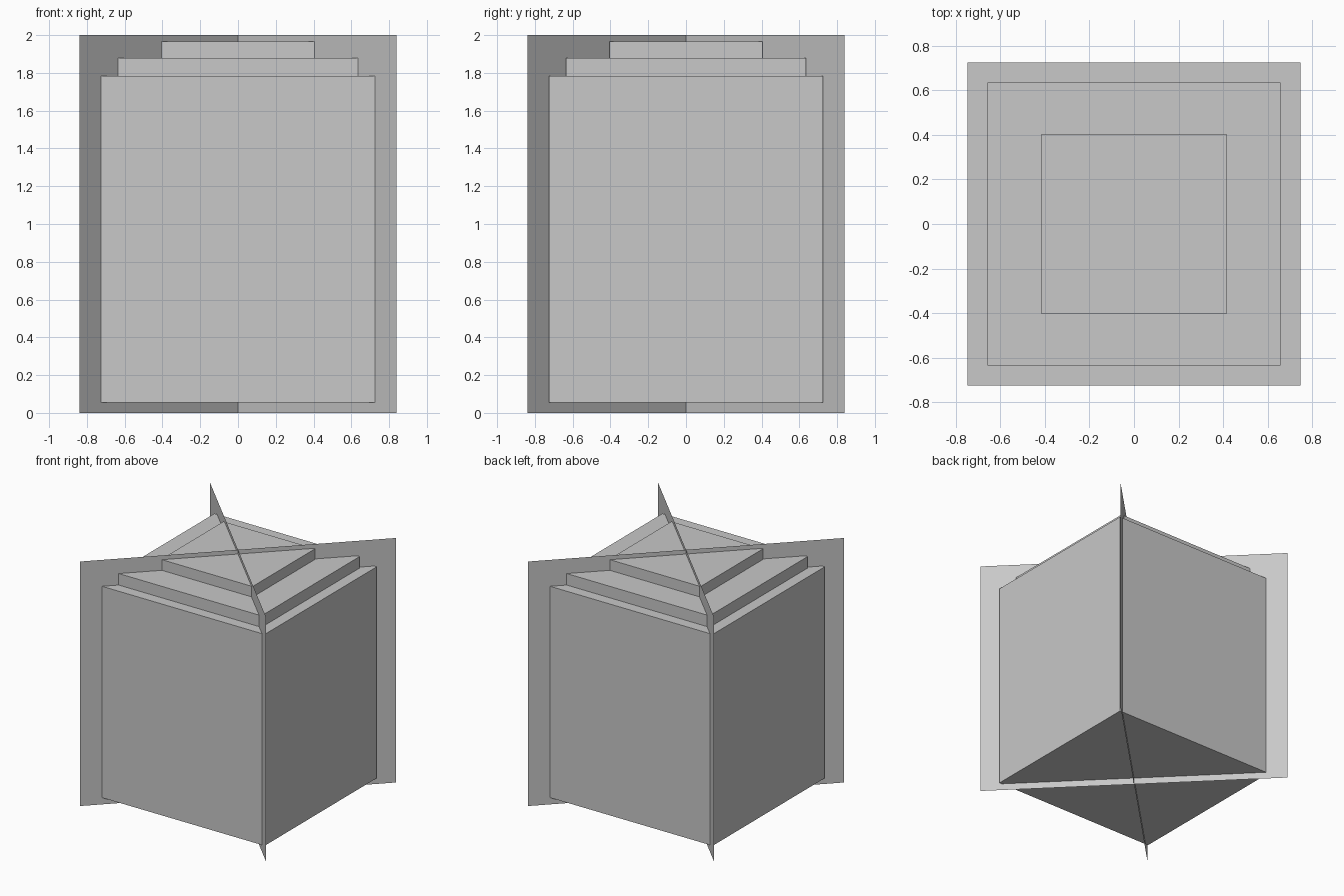
import bpy
import bmesh
from mathutils import Matrix

cube = bpy.data.objects.get("Cube")
if cube:
    bpy.data.objects.remove(cube, do_unlink=True)

# Single grey material
grey = bpy.data.materials.new("light_grey")
grey.use_nodes = True
colour = (0.578, 0.578, 0.578, 1.0)
grey.diffuse_color = colour
grey.node_tree.nodes["Principled BSDF"].inputs["Base Color"].default_value = colour


def add_object(name, bm):
    mesh = bpy.data.meshes.new(name)
    bm.to_mesh(mesh)
    bm.free()
    mesh.materials.append(grey)
    obj = bpy.data.objects.new(name, mesh)
    bpy.context.collection.objects.link(obj)
    return obj


def block(name, half_x, half_y, z0, z1):
    bm = bmesh.new()
    size = Matrix.Diagonal((2 * half_x, 2 * half_y, z1 - z0, 1))
    centre = Matrix.Translation((0, 0, (z0 + z1) / 2))
    bmesh.ops.create_cube(bm, size=1, matrix=centre @ size)
    return add_object(name, bm)


def diagonal_sheet(name, side, reach=0.84, height=2.0):
    bm = bmesh.new()
    corners = [(-reach, -reach * side, 0), (reach, reach * side, 0),
               (reach, reach * side, height), (-reach, -reach * side, height)]
    bm.faces.new([bm.verts.new(c) for c in corners])
    return add_object(name, bm)


# Main body and the two steps on top, each sunk slightly into the one below
block("body", 0.748, 0.724, 0.055, 1.784)
block("lower_step", 0.657, 0.635, 1.77, 1.878)
block("upper_step", 0.415, 0.405, 1.865, 1.965)

# Two thin upright sheets crossing from corner to corner
diagonal_sheet("diagonal_sheet_a", 1)
diagonal_sheet("diagonal_sheet_b", -1)
